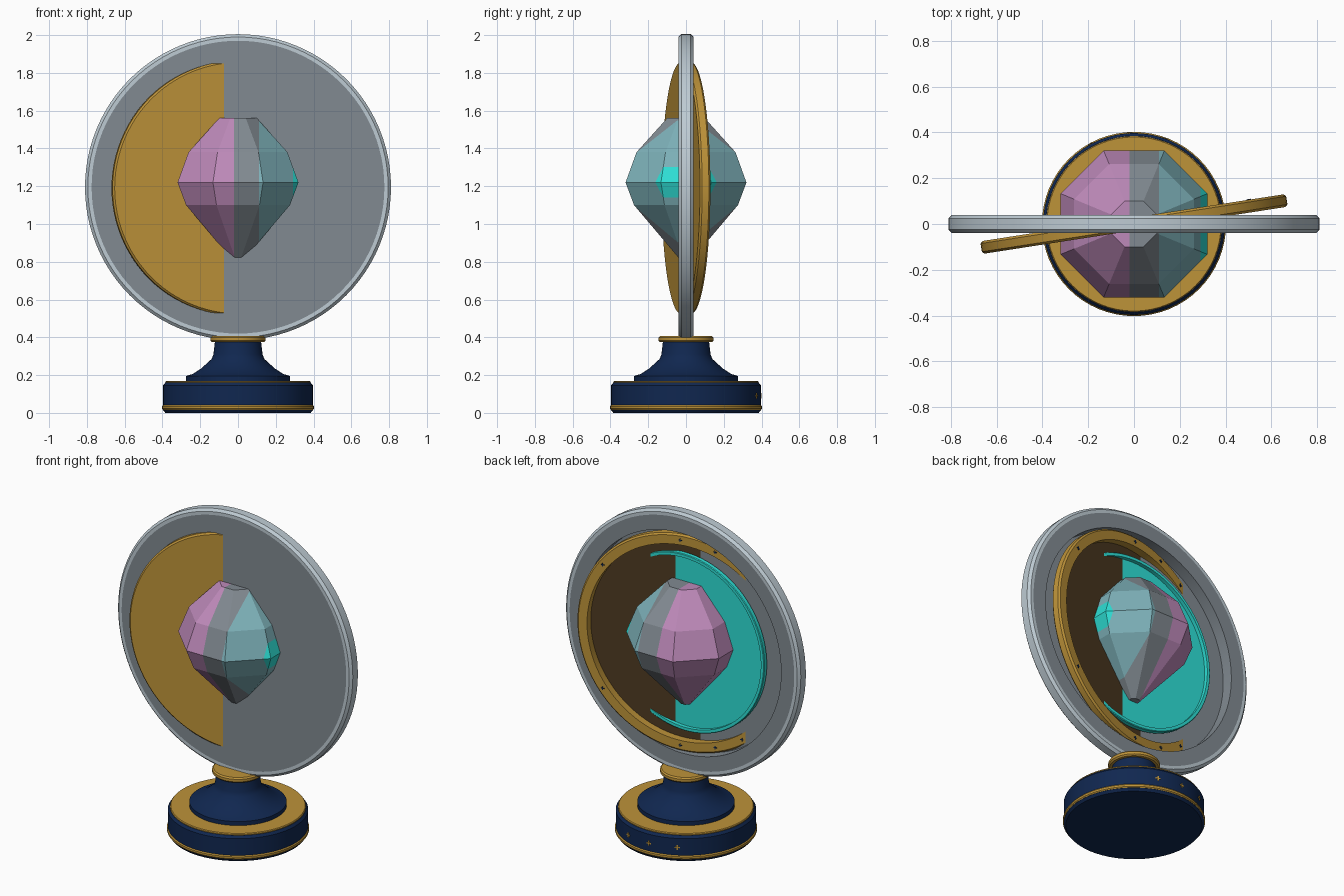
import bpy, bmesh, math
from mathutils import Matrix, Vector

if "Cube" in bpy.data.objects:
    bpy.data.objects.remove(bpy.data.objects["Cube"])


def material(name, rgb):
    m = bpy.data.materials.new(name)
    lin = [((c / 255 + 0.055) / 1.055) ** 2.4 for c in rgb]
    m.diffuse_color = (*lin, 1)
    m.use_nodes = True
    m.node_tree.nodes["Principled BSDF"].inputs["Base Color"].default_value = m.diffuse_color
    return m


GOLD = material("gold", (190, 147, 57))
BROWN = material("dark brown", (78, 58, 33))
SILVER = material("pale silver", (190, 203, 211))
GREY = material("slate grey", (129, 138, 145))
CYAN = material("cyan", (46, 224, 214))
NAVY = material("navy", (16, 39, 80))
PINK = material("pink", (190, 138, 186))
TEAL = material("pale teal", (126, 178, 186))


def finish(name, bm, mats, smooth=True):
    bmesh.ops.recalc_face_normals(bm, faces=bm.faces)
    me = bpy.data.meshes.new(name)
    bm.to_mesh(me)
    bm.free()
    for m in mats:
        me.materials.append(m)
    ob = bpy.data.objects.new(name, me)
    bpy.context.collection.objects.link(ob)
    if smooth:
        bpy.ops.object.select_all(action='DESELECT')
        ob.select_set(True)
        bpy.context.view_layer.objects.active = ob
        bpy.ops.object.shade_smooth_by_angle(angle=math.radians(30))
    return ob


def lathe_mesh(profile, segs, mat_ids=None, phase=0.0):
    """Turn (radius, height) points about z, closing at the axis."""
    bm = bmesh.new()
    rings = []
    for r, z in profile:
        n = 1 if r == 0 else segs
        rings.append([bm.verts.new((r * math.cos(phase + math.tau * i / segs),
                                    r * math.sin(phase + math.tau * i / segs), z))
                      for i in range(n)])
    for k, (a, b) in enumerate(zip(rings, rings[1:])):
        for i in range(segs):
            j = (i + 1) % segs
            vs = [a[i % len(a)], a[j % len(a)], b[j % len(b)], b[i % len(b)]]
            f = bm.faces.new(list(dict.fromkeys(vs)))
            f.material_index = mat_ids[k] if mat_ids else 0
    return bm


CENTRE = 1.19


def dish(name, outer, inner, half, bevel, face_edge, mats, ids, turn=0.0):
    """Upright disc with a closed front and a recessed back inside a rim."""
    floor = half - 0.008
    profile = [(0, half), (face_edge, half), (outer - bevel, half), (outer, half - bevel),
               (outer, bevel - half), (outer - bevel, -half), (face_edge, -half),
               (inner, -half), (inner, floor), (0, floor)]
    ob = finish(name, lathe_mesh(profile, 96, ids), mats)
    ob.location = (0, 0, CENTRE)
    ob.rotation_euler = (math.pi / 2, 0, turn)
    return ob


# Nested discs
TURN = math.radians(8.8)
outer_disc = dish("outer_disc", 0.81, 0.685, 0.04, 0.015, 0.775, [GREY, SILVER],
                  [0, 1, 1, 1, 1, 1, 0, 0, 0])
outer_disc.location.z = 1.195
dish("tilted_disc", 0.675, 0.61, 0.028, 0.01, 0.655, [GOLD, BROWN],
     [0, 0, 0, 0, 0, 0, 0, 0, 1], TURN)
dish("inner_disc", 0.55, 0.528, 0.016, 0.004, 0.54, [CYAN], None)

# Faceted crystal: eight sides, coloured in bands across x
crystal_rows = [(0, 0.81), (0.03, 0.81), (0.275, 1.10), (0.32, 1.22),
                (0.262, 1.38), (0.10, 1.56), (0, 1.56)]
bm = lathe_mesh([(r / math.cos(math.pi / 8), z) for r, z in crystal_rows], 8,
                phase=math.pi / 8)
bands = [-0.02, 0.11, 0.29]
for x in bands:
    bmesh.ops.bisect_plane(bm, geom=bm.verts[:] + bm.edges[:] + bm.faces[:],
                           plane_co=(x, 0, 0), plane_no=(1, 0, 0))
for f in bm.faces:
    f.material_index = sum(f.calc_center_bounds().x > x for x in bands)
finish("crystal", bm, [PINK, GREY, TEAL, CYAN], smooth=False)

# Pedestal parts
finish("base_drum", lathe_mesh([(0, 0), (0.385, 0), (0.397, 0.015), (0.397, 0.145),
                                (0.385, 0.16), (0, 0.16)], 64), [NAVY])
finish("base_foot_trim", lathe_mesh([(0.38, 0.004), (0.39, 0.008), (0.402, 0.022),
                                     (0.402, 0.034), (0.396, 0.042), (0.38, 0.042)], 64),
       [GOLD])
finish("base_top_plate", lathe_mesh([(0, 0.153), (0.384, 0.153), (0.384, 0.165),
                                     (0.38, 0.17), (0, 0.17)], 64), [GOLD])
finish("stem", lathe_mesh([(0, 0.165), (0.275, 0.165), (0.275, 0.195), (0.24, 0.206),
                           (0.195, 0.235), (0.14, 0.285), (0.13, 0.31), (0.122, 0.38),
                           (0, 0.38)], 64), [NAVY])
finish("collar", lathe_mesh([(0, 0.374), (0.138, 0.374), (0.146, 0.382), (0.146, 0.398),
                             (0.138, 0.406), (0, 0.406)], 64), [GOLD])


def crosses(name, frames, size, mat):
    """Thin plus-shaped plates, each lying in the xy plane of its frame."""
    bm = bmesh.new()
    for frame in frames:
        for w, h in ((size, size * 0.25), (size * 0.25, size)):
            bmesh.ops.create_cube(bm, size=1,
                                  matrix=frame @ Matrix.Diagonal((w, h, 0.004, 1)))
    return finish(name, bm, [mat], smooth=False)


# Small star marks on the back of the drum
frames = []
for deg in (70, 93, 118):
    a = math.radians(deg)
    out = Vector((math.cos(a), math.sin(a), 0))
    frames.append(Matrix.Translation(out * 0.398 + Vector((0, 0, 0.09)))
                  @ out.to_track_quat('Z', 'Y').to_matrix().to_4x4())
crosses("drum_stars", frames, 0.03, GOLD)

# Small dark marks on the back rim of the tilted disc
frames = []
for deg in (37, 88, 108, 125):
    for s in (1, -1):
        a = math.radians(deg * s)
        frames.append(Matrix.Translation((0.64 * math.cos(a), 0.64 * math.sin(a), -0.029)))
marks = crosses("rim_marks", frames, 0.02, NAVY)
marks.location = (0, 0, CENTRE)
marks.rotation_euler = (math.pi / 2, 0, TURN)
